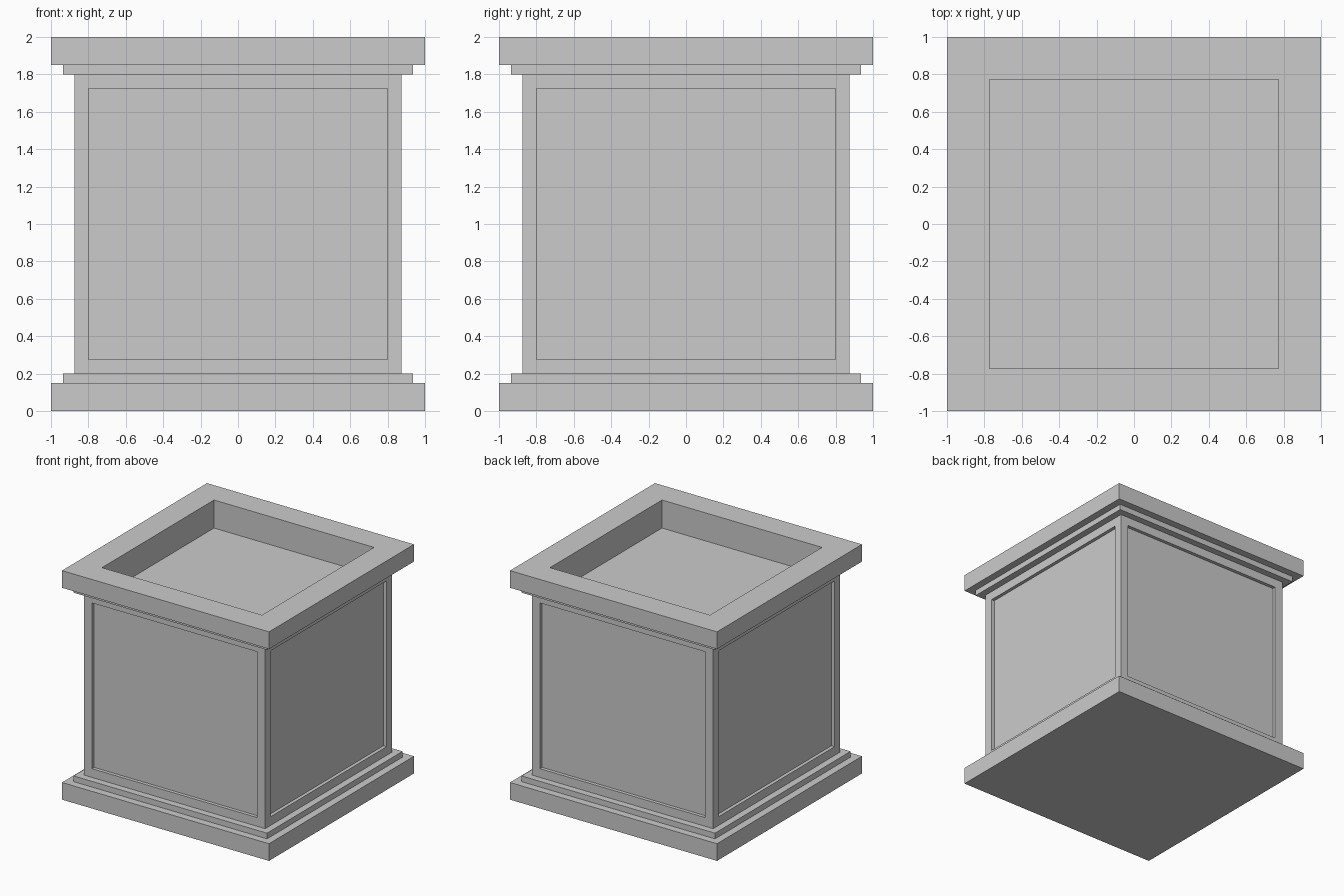
import bpy, bmesh

if "Cube" in bpy.data.objects:
    bpy.data.objects.remove(bpy.data.objects["Cube"])

# Square profile from base centre up to the recessed top: (half width, height)
PROFILE = [(1.0, 0.0), (1.0, 0.15), (0.935, 0.15), (0.935, 0.2), (0.875, 0.2),
           (0.875, 1.8), (0.935, 1.8), (0.935, 1.85), (1.0, 1.85), (1.0, 2.0),
           (0.773, 2.0), (0.773, 1.755)]
BODY = 4           # profile segment that forms the four walls
FRAME = 0.108      # width of the border round each panel
RECESS = 0.03      # depth of each panel

bm = bmesh.new()


def square_ring(half, z):
    return [bm.verts.new((sx * half, sy * half, z))
            for sx, sy in ((-1, -1), (1, -1), (1, 1), (-1, 1))]


# Stepped plinth, walls, stepped cornice and rim
rings = [square_ring(h, z) for h, z in PROFILE]
walls = []
for i, (low, high) in enumerate(zip(rings, rings[1:])):
    for k in range(4):
        n = (k + 1) % 4
        face = bm.faces.new((low[k], low[n], high[n], high[k]))
        if i == BODY:
            walls.append(face)

# Underside and floor of the open top
bm.faces.new(rings[0][::-1])
bm.faces.new(rings[-1])
bm.normal_update()

# Recessed wall panels: a flat border, then a straight step inward
bmesh.ops.inset_individual(bm, faces=walls, thickness=FRAME)
for wall in walls:
    normal = wall.normal.copy()
    panel = bmesh.ops.extrude_discrete_faces(bm, faces=[wall])["faces"][0]
    bmesh.ops.translate(bm, verts=panel.verts, vec=-normal * RECESS)

bmesh.ops.recalc_face_normals(bm, faces=bm.faces)
mesh = bpy.data.meshes.new("square_planter")
bm.to_mesh(mesh)
bm.free()
bpy.context.collection.objects.link(bpy.data.objects.new("square_planter", mesh))
